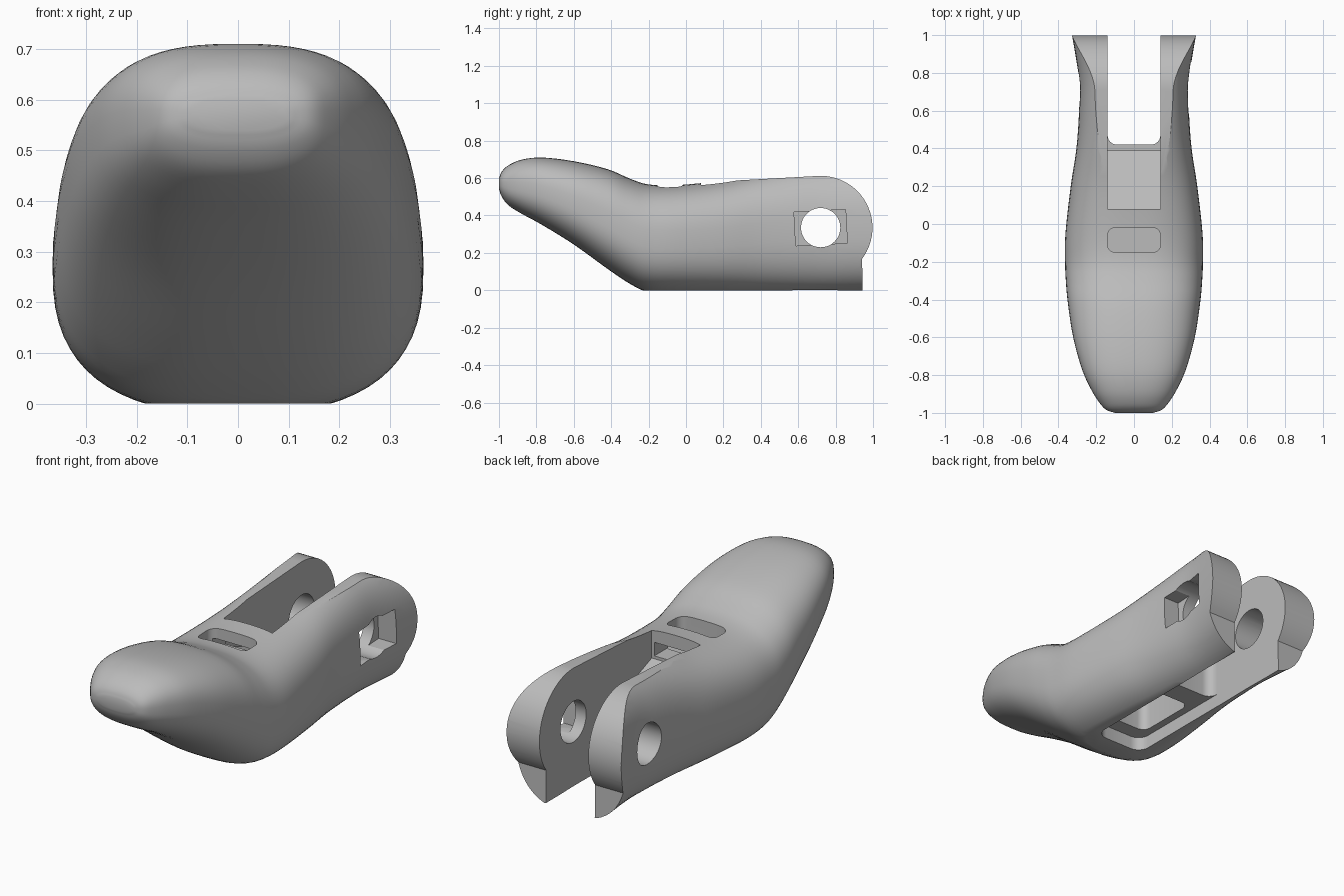
import bpy, bmesh, math
from mathutils import Vector, Matrix

cube = bpy.data.objects.get("Cube")
if cube:
    bpy.data.objects.remove(cube, do_unlink=True)

grey = bpy.data.materials.new("matte grey")
grey.use_nodes = True
COLOUR = (0.5, 0.5, 0.5, 1)
grey.diffuse_color = COLOUR
grey.node_tree.nodes["Principled BSDF"].inputs["Base Color"].default_value = COLOUR


def make(name, bm):
    bmesh.ops.recalc_face_normals(bm, faces=bm.faces)
    mesh = bpy.data.meshes.new(name)
    bm.to_mesh(mesh)
    bm.free()
    mesh.materials.append(grey)
    ob = bpy.data.objects.new(name, mesh)
    bpy.context.scene.collection.objects.link(ob)
    return ob


def prism(name, points, x0, x1):
    """Side outline in (y, z) extruded along x."""
    bm = bmesh.new()
    face = bm.faces.new([bm.verts.new((x0, y, z)) for y, z in points])
    new = bmesh.ops.extrude_face_region(bm, geom=[face])["geom"]
    verts = [v for v in new if isinstance(v, bmesh.types.BMVert)]
    bmesh.ops.translate(bm, verts=verts, vec=(x1 - x0, 0, 0))
    return make(name, bm)


def box(name, lo, hi, radius=0):
    """Box between two corners, with rounded upright edges."""
    lo, hi = Vector(lo), Vector(hi)
    bm = bmesh.new()
    bmesh.ops.create_cube(bm, size=1, matrix=Matrix.Translation((lo + hi) / 2)
                          @ Matrix.Diagonal((*(hi - lo), 1)))
    if radius:
        upright = [e for e in bm.edges
                   if abs(e.verts[0].co.z - e.verts[1].co.z) > 1e-4]
        bmesh.ops.bevel(bm, geom=upright, offset=radius, segments=6,
                        profile=0.5, affect='EDGES')
    return make(name, bm)


def arc(cy, cz, r, a0, a1, n):
    angles = [math.radians(a0 + (a1 - a0) * i / n) for i in range(n + 1)]
    return [(cy + r * math.cos(a), cz + r * math.sin(a)) for a in angles]


def spline(rows, steps):
    """Catmull-Rom curve through rows of numbers."""
    pts = [Vector(r) for r in rows]
    pts = [2 * pts[0] - pts[1]] + pts + [2 * pts[-1] - pts[-2]]
    out = []
    for a, b, c, d in zip(pts, pts[1:], pts[2:], pts[3:]):
        for i in range(steps):
            t = i / steps
            out.append(0.5 * (2 * b + (c - a) * t + (2 * a - 5 * b + 4 * c - d) * t * t
                              + (3 * b - a - 3 * c + d) * t ** 3))
    return out + [pts[-2]]


# Body stations: y, top, bottom, half width
STATIONS = [
    (-1.0, .60, .54, .10), (-.985, .635, .50, .145), (-.95, .668, .455, .18),
    (-.88, .698, .41, .225), (-.77, .71, .35, .275), (-.6, .69, .245, .322),
    (-.42, .648, .115, .35), (-.3, .597, .035, .361), (-.2, .566, -.01, .365),
    (-.05, .562, -.02, .363), (.2, .588, -.02, .335), (.4, .63, -.02, .305),
    (.6, .665, -.02, .291), (.78, .685, -.02, .293), (1.05, .7, -.02, .337)]
SIDES, POWER = 64, 2.6

# Fingertip body: lofted rounded-square sections
bm = bmesh.new()
rings = []
for y, top, bottom, half in spline(STATIONS, 4):
    ring = []
    for i in range(SIDES):
        a = 2 * math.pi * i / SIDES
        c, s = math.cos(a), math.sin(a)
        x = half * math.copysign(abs(c) ** (2 / POWER), c)
        z = (top + bottom) / 2 + (top - bottom) / 2 * math.copysign(abs(s) ** (2 / POWER), s)
        ring.append(bm.verts.new((x, y, z)))
    rings.append(ring)
for r0, r1 in zip(rings, rings[1:]):
    for i in range(SIDES):
        j = (i + 1) % SIDES
        bm.faces.new((r0[i], r0[j], r1[j], r1[i]))
bm.faces.new(rings[0])
bm.faces.new(rings[-1])
body = make("fingertip_body", bm)

# Pivot centre shared by the rounded ends and the pin hole
PY, PZ = .72, .335

# Side outline: flat base, stepped rounded hinge end, flat upper deck
outline = prism("side_outline", [(-1.2, 0), (.945, 0)]
                + arc(PY, PZ, .277, -37, 91, 28)
                + [(-.15, .564), (-.3, 1), (-1.2, 1)], -.6, .6)

W = .14
slot = box("hinge_slot", (-W, .42, -.2), (W, 1.3, 1), .05)
pocket = prism("upper_pocket", [(.08, 1), (.08, .42), (.39, .30), (.39, .27),
                                (.5, .27), (.5, 1)], -W, W)
window = box("cord_window", (-W, -.15, .43), (W, -.02, 1), .04)
tunnel = box("cord_tunnel", (-.125, -.1, .435), (.125, .15, .505))
recess = box("lower_recess", (-W, -.12, -.2), (W, .6, .07), .06)
lower = box("lower_pocket", (-.1, -.04, -.2), (.1, .3, .23), .045)
pin = prism("pin_hole", arc(PY, PZ, .105, 0, 352.5, 47), -.6, .6)

# Square nut pocket on the left prong, slightly tilted
tilt = math.radians(3)
corners = []
for sy, sz in ((-1, -1), (1, -1), (1, 1), (-1, 1)):
    u, v = sy * .138, sz * .09
    corners.append((PY + u * math.cos(tilt) - v * math.sin(tilt),
                    PZ + u * math.sin(tilt) + v * math.cos(tilt)))
nut = prism("nut_pocket", corners, .2, .6)

# Apply the cuts
cutters = [(outline, 'INTERSECT')] + [(c, 'DIFFERENCE') for c in
           (slot, pocket, window, tunnel, recess, lower, pin, nut)]
bpy.context.view_layer.objects.active = body
body.select_set(True)
for cutter, kind in cutters:
    mod = body.modifiers.new(cutter.name, 'BOOLEAN')
    mod.operation, mod.solver, mod.object = kind, 'EXACT', cutter
    bpy.ops.object.modifier_apply(modifier=mod.name)
    bpy.data.objects.remove(cutter, do_unlink=True)
bpy.ops.object.shade_smooth_by_angle(angle=math.radians(30))
